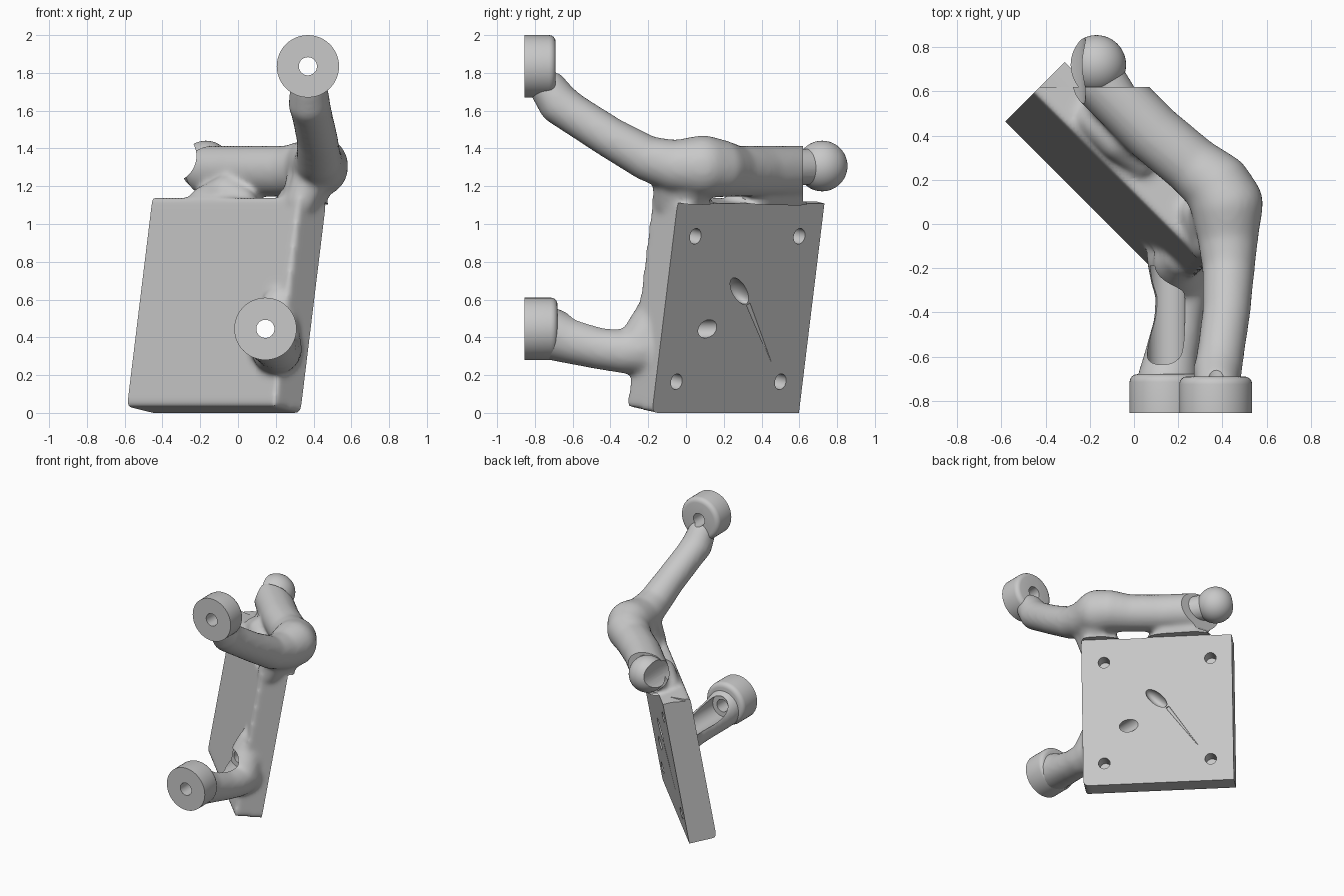
import bpy, bmesh, math
from mathutils import Vector, Matrix

old = bpy.data.objects.get("Cube")
if old:
    bpy.data.objects.remove(old, do_unlink=True)

grey = bpy.data.materials.new("light grey")
grey.use_nodes = True
grey.diffuse_color = (0.58, 0.58, 0.58, 1)
grey.node_tree.nodes["Principled BSDF"].inputs["Base Color"].default_value = (0.58, 0.58, 0.58, 1)

# Plate frame: width, thickness (toward the drilled face) and height directions
U = Vector((1, -1, 0)).normalized()
V = Vector((0.12, 0.12, 0.985)).normalized()
N = V.cross(U).normalized()
FRAME = Matrix.Translation((0.33, -0.18, 0)) @ Matrix((U, N, V)).transposed().to_4x4()
WIDTH, THICK, HEIGHT = 1.10, 0.20, 1.125
Y = Vector((0, 1, 0))
LOW = Vector((0.145, 0, 0.445))
HIGH = Vector((0.37, 0, 1.835))


def new_object(name, bm):
    mesh = bpy.data.meshes.new(name)
    bm.to_mesh(mesh)
    bm.free()
    mesh.materials.append(grey)
    ob = bpy.data.objects.new(name, mesh)
    bpy.context.collection.objects.link(ob)
    return ob


def add_box(bm, lo, hi, frame):
    lo, hi = Vector(lo), Vector(hi)
    mat = frame @ Matrix.Translation((lo + hi) / 2) @ Matrix.Diagonal((*(hi - lo), 1))
    bmesh.ops.create_cube(bm, size=1, matrix=mat)


def add_rod(bm, a, b, r1, r2=None, sides=48):
    d = b - a
    mat = Matrix.Translation((a + b) / 2) @ d.to_track_quat('Z', 'Y').to_matrix().to_4x4()
    bmesh.ops.create_cone(bm, cap_ends=True, segments=sides, radius1=r1,
                          radius2=r1 if r2 is None else r2, depth=d.length, matrix=mat)


def box(name, lo, hi, frame=Matrix()):
    bm = bmesh.new()
    add_box(bm, lo, hi, frame)
    return new_object(name, bm)


def rod(name, *args):
    bm = bmesh.new()
    add_rod(bm, *args)
    return new_object(name, bm)


def bake(ob):
    deps = bpy.context.evaluated_depsgraph_get()
    mesh = bpy.data.meshes.new_from_object(ob.evaluated_get(deps))
    ob.modifiers.clear()
    ob.data = mesh


def combine(ob, others, operation='DIFFERENCE'):
    for other in others:
        mod = ob.modifiers.new("bool", 'BOOLEAN')
        mod.operation = operation
        mod.solver = 'MANIFOLD'
        mod.object = other
    bake(ob)
    for other in others:
        bpy.data.objects.remove(other, do_unlink=True)


def smooth(ob, angle=35):
    bpy.ops.object.select_all(action='DESELECT')
    ob.select_set(True)
    bpy.context.view_layer.objects.active = ob
    bpy.ops.object.shade_smooth_by_angle(angle=math.radians(angle))


def face_point(y, z):
    return Vector((0.15 + 0.2437 * z - y, y, z))


def bite():
    return rod("bite_cutter", Vector((-0.36, 0.1, 1.36)), Vector((-0.36, 1.1, 1.36)), 0.14)


def add_limb(bm, stations):
    # Overlapping spheres along a path of (x, y, z, radius)
    for p, q in zip(stations, stations[1:]):
        p, q = Vector(p), Vector(q)
        steps = max(2, int((q - p).to_3d().length / 0.025))
        for i in range(steps + 1):
            s = p.lerp(q, i / steps)
            bmesh.ops.create_icosphere(bm, subdivisions=3, radius=s[3],
                                       matrix=Matrix.Translation(s.to_3d()))


# Slanted plate, oversized where it is later trimmed to sharp faces
bm = bmesh.new()
add_box(bm, (-WIDTH - 0.08, -THICK, 0), (0, 0.06, HEIGHT), FRAME)
# Upper leg, elbow and top tube
add_limb(bm, [(0.375, -0.73, 1.72, 0.1), (0.378, -0.67, 1.635, 0.112), (0.39, -0.6, 1.585, 0.108),
              (0.418, -0.4, 1.457, 0.11), (0.428, -0.2, 1.345, 0.12), (0.425, -0.05, 1.305, 0.14),
              (0.42, 0.09, 1.305, 0.166), (0.38, 0.17, 1.295, 0.155), (0.27, 0.26, 1.28, 0.137),
              (0.09, 0.41, 1.28, 0.137), (-0.15, 0.65, 1.28, 0.137)])
# Webs joining the tube to the top of the plate
add_limb(bm, [(-0.12, 0.54, 1.15, 0.1), (0.02, 0.38, 1.15, 0.1)])
add_limb(bm, [(-0.18, 0.47, 1.12, 0.08), (-0.06, 0.38, 1.16, 0.1), (0.03, 0.28, 1.12, 0.07)])
add_limb(bm, [(0.29, 0.05, 1.13, 0.08), (0.34, -0.05, 1.13, 0.1), (0.38, 0.03, 1.22, 0.13)])
add_limb(bm, [(0.335, -0.09, 1.12, 0.085), (0.39, -0.08, 1.25, 0.1)])
# Lower leg, flaring into the plate corner
add_limb(bm, [(0.15, -0.72, 0.42, 0.14), (0.165, -0.62, 0.385, 0.125), (0.2, -0.45, 0.34, 0.112),
              (0.215, -0.32, 0.325, 0.118), (0.205, -0.23, 0.335, 0.135), (0.195, -0.15, 0.36, 0.14)])
add_limb(bm, [(0.205, -0.23, 0.37, 0.13), (0.2, -0.17, 0.49, 0.115), (0.215, -0.15, 0.58, 0.09)])
body = new_object("bracket_body", bm)
remesh = body.modifiers.new("blend", 'REMESH')
remesh.mode = 'VOXEL'
remesh.voxel_size = 0.016
soften = body.modifiers.new("soften", 'SMOOTH')
soften.factor = 0.5
soften.iterations = 12
bake(body)

# Flat trims: drilled face, plate end and back end of the tube
cutters = [box("face_cutter", (-2, 0, -0.5), (1, 1, HEIGHT + 0.004), FRAME),
           box("side_cutter", (-2, -0.5, -0.5), (-WIDTH, 0.5, HEIGHT + 0.1), FRAME),
           box("end_cutter", (-0.45, 0.62, 1.12), (0.5, 1.5, 2)), bite()]

# Blind screw holes, long bolt holes and driver channel
for y, z in [(0.05, 0.935), (0.6, 0.935), (-0.05, 0.165), (0.5, 0.165)]:
    p = face_point(y, z)
    cutters.append(rod("hole_cutter", p - N * 0.12, p + N * 0.05, 0.042))
cutters += [rod("bolt_cutter", LOW - Y, LOW + Y * 0.6, 0.048),
            rod("channel_cutter", LOW - Y * 0.66, LOW - Y * 0.19, 0.085),
            rod("bolt_cutter", HIGH - Y, HIGH, 0.048)]

# Dimple and tapering groove
top, end = face_point(0.235, 0.715), face_point(0.33, 0.575)
axis = (end - top).normalized()
turn = Matrix((axis, N, axis.cross(N))).transposed().to_4x4()
bm = bmesh.new()
bmesh.ops.create_uvsphere(bm, u_segments=32, v_segments=16, radius=1,
                          matrix=Matrix.Translation((top + end) / 2) @ turn
                          @ Matrix.Diagonal((0.095, 0.07, 0.043, 1)))
bmesh.ops.recalc_face_normals(bm, faces=bm.faces)
cutters += [new_object("dimple_cutter", bm),
            rod("groove_cutter", end, face_point(0.45, 0.27), 0.014, 0.002, 16)]
combine(body, cutters)
smooth(body, 40)

# Round feet with a through hole and a softened rear rim
for name, c, back in (("upper_foot", HIGH, -0.69), ("lower_foot", LOW, -0.68)):
    bm = bmesh.new()
    add_rod(bm, c - Y * 0.855, c + Y * back, 0.165)
    rim = [e for e in bm.edges if all(v.co.y > -0.75 for v in e.verts)]
    bmesh.ops.bevel(bm, geom=rim, offset=0.035, segments=4, profile=0.5, affect='EDGES')
    foot = new_object(name, bm)
    combine(foot, [rod("bolt_cutter", c - Y, c, 0.048)])
    smooth(foot)

# Ball end on a short neck, with a scooped side
bm = bmesh.new()
bmesh.ops.create_uvsphere(bm, u_segments=48, v_segments=24, radius=0.134,
                          matrix=Matrix.Translation((-0.17, 0.721, 1.307)))
ball = new_object("ball_end", bm)
combine(ball, [rod("neck", Vector((-0.08, 0.57, 1.3)), Vector((-0.165, 0.71, 1.305)), 0.095)], 'UNION')
combine(ball, [bite()])
smooth(ball)
